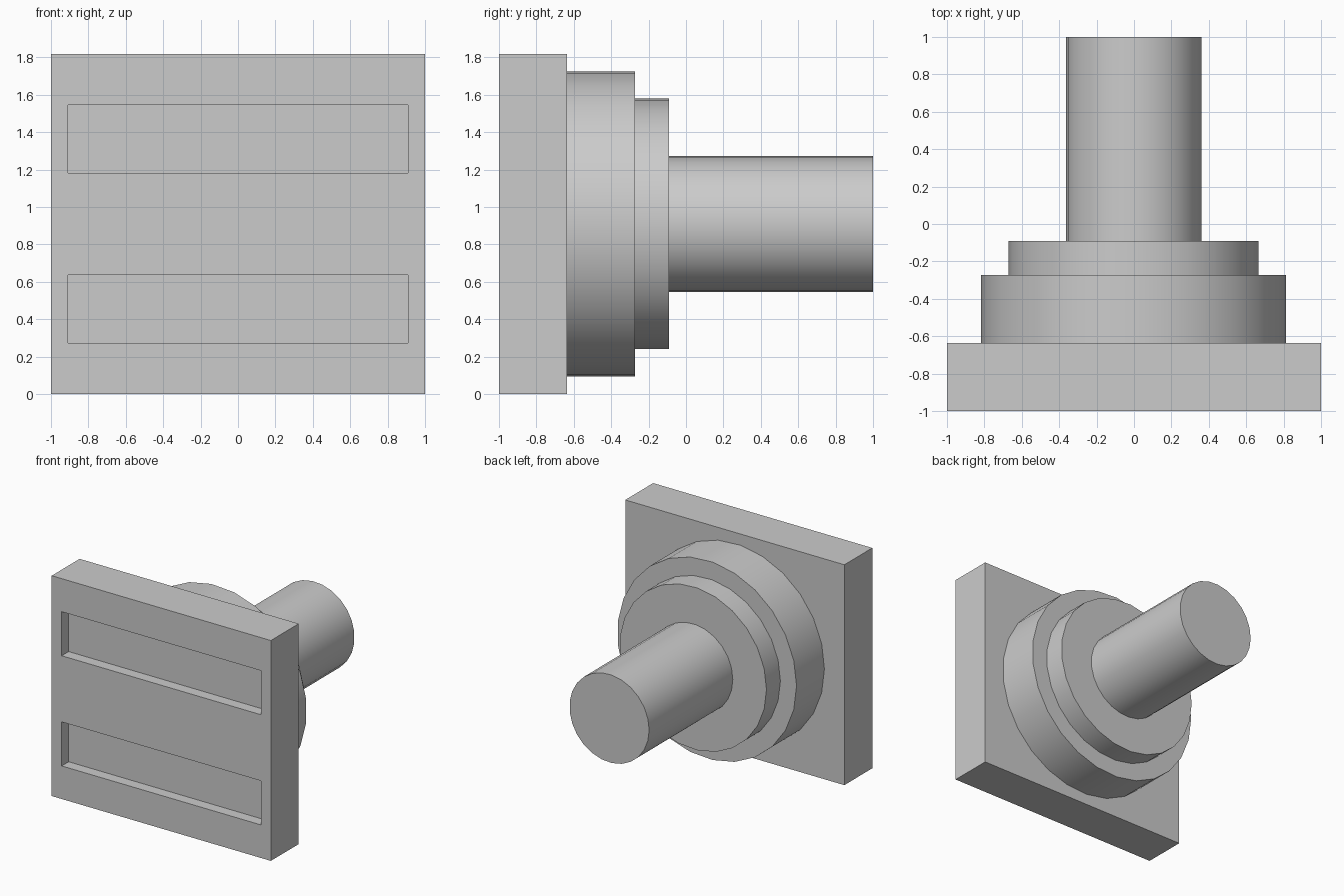
import bpy
import bmesh
from math import cos, sin, pi

default = bpy.data.objects.get("Cube")
if default:
    bpy.data.objects.remove(default, do_unlink=True)

U = 1 / 11            # design unit: the plate is 22 units wide
MID_Z = 10 * U        # height of the shaft axis
SIDES = 25

grey = bpy.data.materials.new("light_grey")
grey.use_nodes = True
colour = (0.6, 0.6, 0.6, 1)
grey.diffuse_color = colour
grey.node_tree.nodes["Principled BSDF"].inputs["Base Color"].default_value = colour


def add_object(name, bm):
    bmesh.ops.recalc_face_normals(bm, faces=bm.faces)
    mesh = bpy.data.meshes.new(name)
    bm.to_mesh(mesh)
    bm.free()
    mesh.materials.append(grey)
    obj = bpy.data.objects.new(name, mesh)
    bpy.context.collection.objects.link(obj)
    return obj


def select_only(obj):
    bpy.ops.object.select_all(action="DESELECT")
    obj.select_set(True)
    bpy.context.view_layer.objects.active = obj


def box(name, low, high):
    bm = bmesh.new()
    bmesh.ops.create_cube(bm, size=1)
    for v in bm.verts:
        v.co = [(a + b) / 2 + c * (b - a) for a, b, c in zip(low, high, v.co)]
    return add_object(name, bm)


# Square plate with two shallow horizontal slots in its front
plate = box("front_plate", (-1, -1, 0), (1, -7 * U, 20 * U))
for bottom in (3 * U, 13 * U):
    cutter = box("slot_cutter", (-10 * U, -1.1, bottom),
                 (10 * U, -10 * U, bottom + 4 * U))
    cutter.hide_render = True
    cut = plate.modifiers.new("slot", "BOOLEAN")
    cut.operation = "DIFFERENCE"
    cut.solver = "EXACT"
    cut.object = cutter
    select_only(plate)
    bpy.ops.object.modifier_apply(modifier=cut.name)
    bpy.data.objects.remove(cutter, do_unlink=True)

# Stepped flange and shaft, as one turned profile of (radius, y)
profile = [(9, -7), (9, -3), (7.38, -3), (7.38, -1), (4, -1), (4, 11)]
bm = bmesh.new()
rings = []
for radius, y in profile:
    angles = [pi + 2 * pi * i / SIDES for i in range(SIDES)]
    rings.append([bm.verts.new((radius * U * cos(a), y * U,
                                MID_Z + radius * U * sin(a))) for a in angles])
for near, far in zip(rings, rings[1:]):
    for i in range(SIDES):
        j = (i + 1) % SIDES
        bm.faces.new((near[i], near[j], far[j], far[i]))
bm.faces.new(rings[0])
bm.faces.new(rings[-1])
shaft = add_object("flange_and_shaft", bm)
select_only(shaft)
bpy.ops.object.shade_smooth_by_angle(angle=pi / 6)
